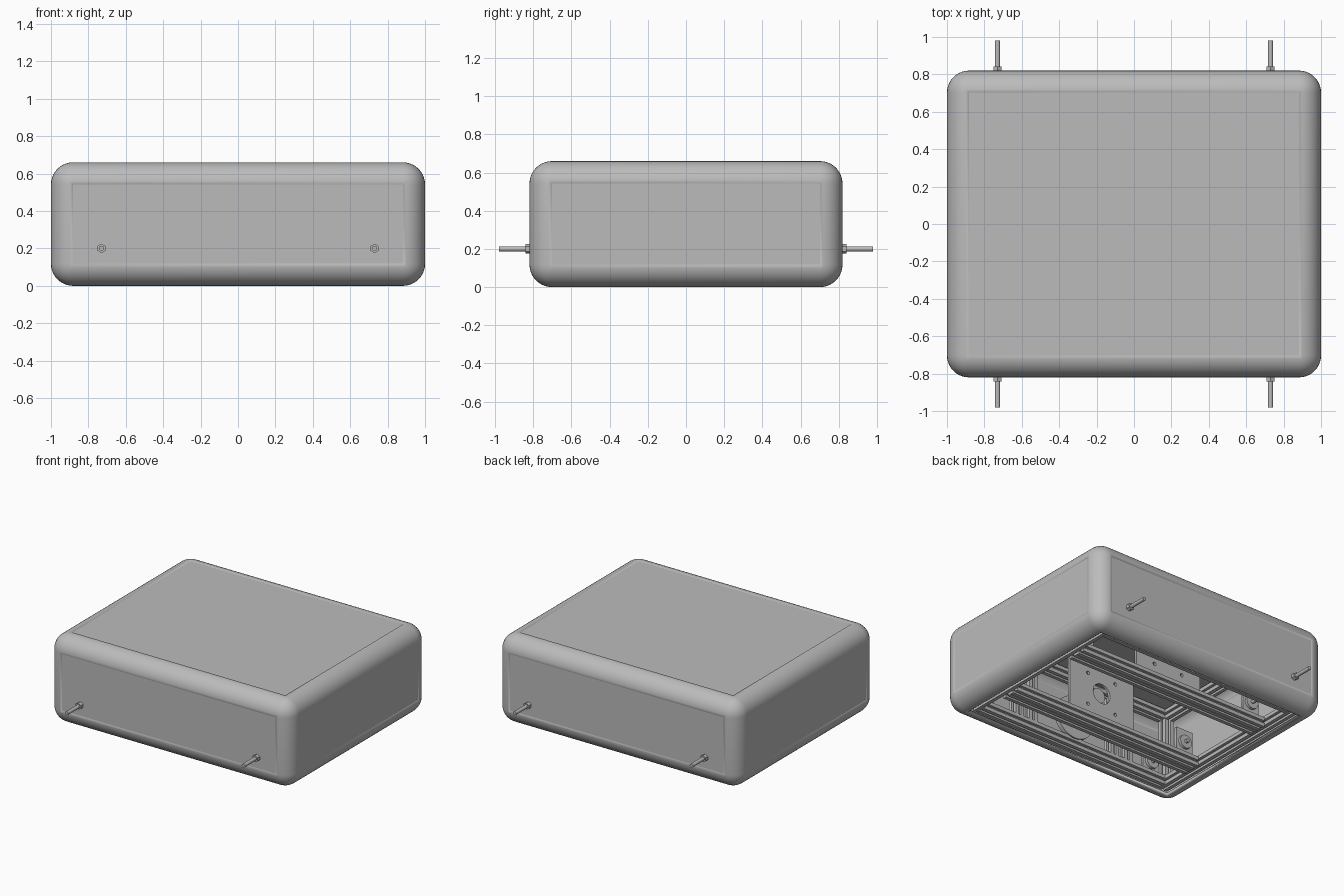
import bpy, bmesh, math
from mathutils import Matrix, Vector

cube = bpy.data.objects.get("Cube")
if cube:
    bpy.data.objects.remove(cube)

grey = bpy.data.materials.new("plain grey")
grey.use_nodes = True
grey.diffuse_color = (0.5, 0.5, 0.5, 1)
grey.node_tree.nodes["Principled BSDF"].inputs["Base Color"].default_value = (0.5, 0.5, 0.5, 1)

HX, HY, HZ, R = 1.0, 0.82, 0.33, 0.118   # half sizes and edge radius


def finish(name, bm, smooth=False):
    mesh = bpy.data.meshes.new(name)
    bm.to_mesh(mesh)
    bm.free()
    mesh.materials.append(grey)
    obj = bpy.data.objects.new(name, mesh)
    bpy.context.collection.objects.link(obj)
    if smooth:
        bpy.ops.object.select_all(action="DESELECT")
        obj.select_set(True)
        bpy.context.view_layer.objects.active = obj
        bpy.ops.object.shade_smooth_by_angle(angle=math.radians(35))
    return obj


def box(name, centre, size):
    bm = bmesh.new()
    bmesh.ops.create_cube(bm, size=1, matrix=Matrix.Translation(centre) @ Matrix.Diagonal((*size, 1)))
    return finish(name, bm)


def rod(name, x, z, y0, y1, radius, sides=24):
    # cylinder lying along y
    bm = bmesh.new()
    place = Matrix.Translation((x, (y0 + y1) / 2, z)) @ Matrix.Rotation(math.pi / 2, 4, "X")
    bmesh.ops.create_cone(bm, cap_ends=True, segments=sides, radius1=radius, radius2=radius,
                          depth=abs(y1 - y0), matrix=place)
    return finish(name, bm, sides > 8)


def slotted_beam(name, start, end, half=0.036):
    # square bar with a groove in each side
    bm = bmesh.new()
    start, end = Vector(start), Vector(end)
    turn = (end - start).to_track_quat("Z", "Y").to_matrix().to_4x4()
    quarter = [(1, -.25), (.5, -.25), (.5, .25), (1, .25), (1, 1)]
    verts = []
    for k in range(4):
        spin = Matrix.Rotation(k * math.pi / 2, 3, "Z")
        verts += [bm.verts.new(spin @ Vector((a * half, b * half, 0))) for a, b in quarter]
    face = bm.faces.new(verts)
    top = bmesh.ops.extrude_face_region(bm, geom=[face], use_keep_orig=True)["geom"]
    moved = [v for v in top if isinstance(v, bmesh.types.BMVert)]
    bmesh.ops.translate(bm, verts=moved, vec=(0, 0, (end - start).length))
    bmesh.ops.recalc_face_normals(bm, faces=bm.faces)
    bmesh.ops.transform(bm, verts=bm.verts, matrix=Matrix.Translation(start) @ turn)
    return finish(name, bm)


def drilled_plate(name, x, y, z, width, height, holes, thick=0.02):
    # upright plate facing y, with round holes
    curve = bpy.data.curves.new(name, "CURVE")
    curve.dimensions, curve.fill_mode, curve.extrude = "2D", "BOTH", thick / 2
    w, h = width / 2, height / 2
    loops = [[(-w, -h), (w, -h), (w, h), (-w, h)]]
    for cx, cy, r in holes:
        loops.append([(cx + r * math.cos(i * math.tau / 24), cy + r * math.sin(i * math.tau / 24))
                      for i in range(24)])
    for loop in loops:
        spline = curve.splines.new("POLY")
        spline.points.add(len(loop) - 1)
        for point, (a, b) in zip(spline.points, loop):
            point.co = (a, b, 0, 1)
        spline.use_cyclic_u = True
    source = bpy.data.objects.new(name, curve)
    bpy.context.collection.objects.link(source)
    bpy.context.view_layer.update()
    mesh = bpy.data.meshes.new_from_object(source.evaluated_get(bpy.context.evaluated_depsgraph_get()))
    bpy.data.objects.remove(source)
    bm = bmesh.new()
    bm.from_mesh(mesh)
    bpy.data.meshes.remove(mesh)
    place = Matrix.Translation((x, y, z)) @ Matrix.Rotation(math.pi / 2, 4, "X")
    bmesh.ops.transform(bm, verts=bm.verts, matrix=place)
    return finish(name, bm)


# rounded outer frame, with its six flat faces opened
bm = bmesh.new()
bmesh.ops.create_cube(bm, size=2, matrix=Matrix.Translation((0, 0, HZ)) @ Matrix.Diagonal((HX, HY, HZ, 1)))
bmesh.ops.bevel(bm, geom=bm.edges[:], offset=R, segments=10, profile=0.5, affect="EDGES")
bmesh.ops.delete(bm, geom=[f for f in bm.faces if f.calc_area() > 0.3], context="FACES")
frame = finish("outer_frame", bm, True)
shell = frame.modifiers.new("wall", "SOLIDIFY")
shell.thickness, shell.offset = 0.025, -1

# slightly recessed flat panels, leaving the underside open
T, GAP = 0.02, 0.005
px, py, pz = 2 * (HX - R), 2 * (HY - R), 2 * (HZ - R)
box("top_panel", (0, 0, 2 * HZ - GAP - T / 2), (px, py, T))
for side, s in (("left", 1), ("right", -1)):
    box(side + "_panel", (s * (HX - GAP - T / 2), 0, HZ), (T, py, pz))
for end, s in (("back", 1), ("front", -1)):
    box(end + "_panel", (0, s * (HY - GAP - T / 2), HZ), (px, T, pz))

# slotted chassis beams
for s in (-1, 1):
    for level, z in (("lower", 0.065), ("upper", 0.58)):
        slotted_beam(level + "_edge_beam", (-0.8, s * 0.665, z), (0.8, s * 0.665, z))
        slotted_beam(level + "_side_beam", (s * 0.84, -0.7, z), (s * 0.84, 0.7, z))
    for y in (0.31, 0.385):
        slotted_beam("cross_beam", (-0.8, s * y, 0.05), (0.8, s * y, 0.05))
    for t in (-1, 1):
        slotted_beam("corner_post", (s * 0.84, t * 0.665, 0.1), (s * 0.84, t * 0.665, 0.545))
        for x in (0.36, 0.48):
            slotted_beam("inner_post", (s * x, t * 0.665, 0.1), (s * x, t * 0.665, 0.545))

# mounting plates and drive parts
bolts = [(a, b, 0.013) for a in (-0.12, 0.12) for b in (-0.12, 0.12)]
for s in (-1, 1):
    drilled_plate("centre_plate", 0, s * 0.35, 0.31, 0.56, 0.45, [(0, 0, 0.075)] + bolts)
    rod("centre_hub", 0, 0.31, s * 0.37, s * 0.44, 0.055)
    rod("drive_disc", 0, 0.25, s * 0.62, s * 0.65, 0.16, 32)
    for t in (-1, 1):
        x = t * 0.73
        # axle with hexagonal collar and its bearings
        rod("axle", x, 0.2, s * 0.3, s * 0.98, 0.0135)
        rod("axle_collar", x, 0.2, s * 0.8, s * 0.842, 0.025, 6)
        for y in (0.35, 0.7):
            drilled_plate("bearing_plate", x, s * y, 0.2, 0.14, 0.2, [(0, 0, 0.04)])
            rod("bearing", x, 0.2, s * (y - 0.03), s * (y + 0.03), 0.05)
